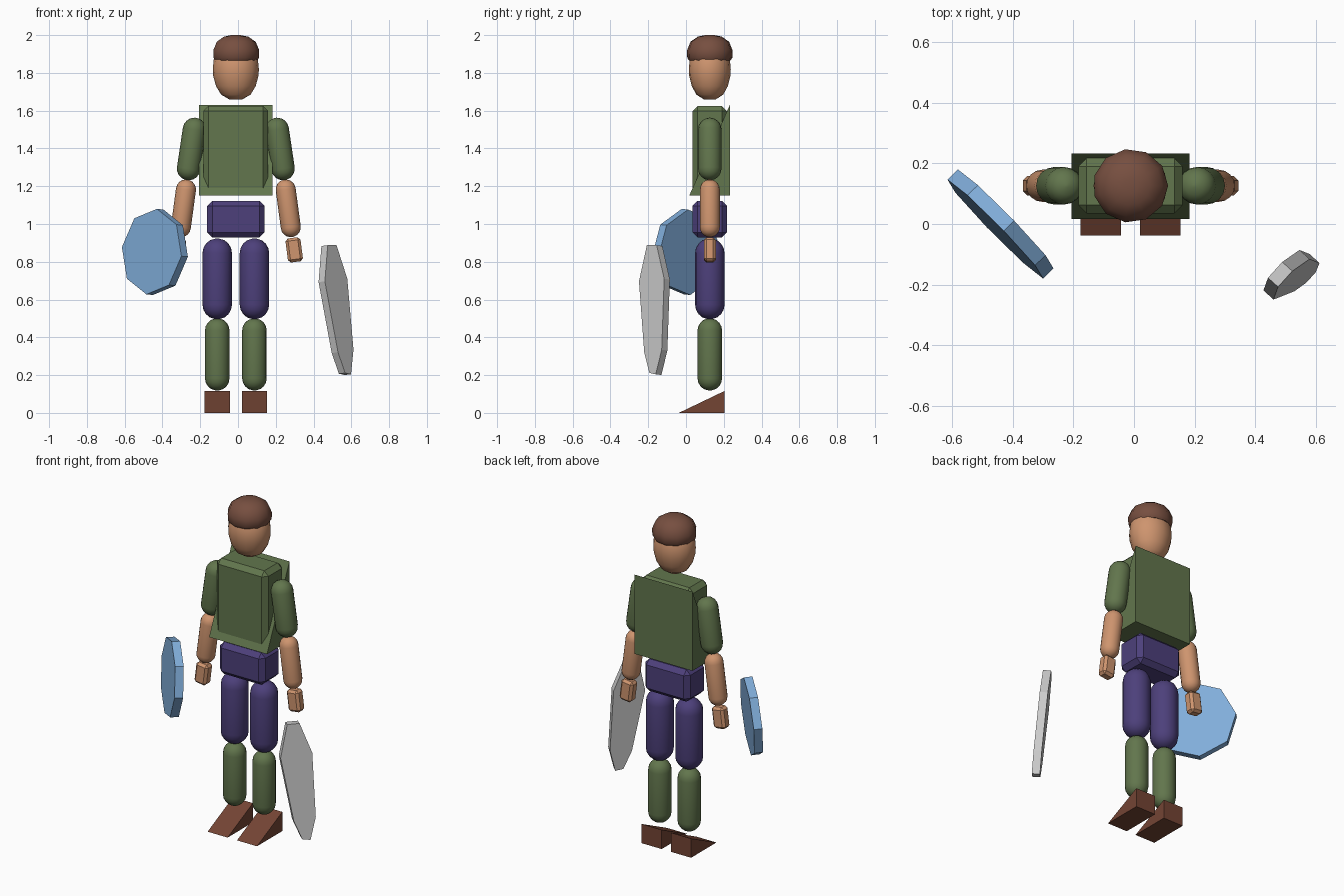
import bpy, bmesh, math
from mathutils import Vector, Matrix

if "Cube" in bpy.data.objects:
    bpy.data.objects.remove(bpy.data.objects["Cube"])

CX, CY = -0.0115, 0.126   # body axis


def material(name, r, g, b):
    m = bpy.data.materials.new(name)
    m.diffuse_color = [(c / 255) ** 2.2 for c in (r, g, b)] + [1]
    m.use_nodes = True
    m.node_tree.nodes["Principled BSDF"].inputs["Base Color"].default_value = m.diffuse_color
    return m


GREEN = material("green_cloth", 98, 117, 78)
SKIN = material("skin", 205, 147, 110)
BROWN = material("brown_hair", 118, 80, 66)
PURPLE = material("purple_cloth", 78, 66, 122)
LEATHER = material("leather", 115, 70, 55)
BLUE = material("blue_paint", 128, 172, 217)


def finish(bm, name, mat=None, smooth=None):
    bmesh.ops.recalc_face_normals(bm, faces=bm.faces)
    me = bpy.data.meshes.new(name)
    bm.to_mesh(me)
    bm.free()
    ob = bpy.data.objects.new(name, me)
    bpy.context.collection.objects.link(ob)
    if mat:
        me.materials.append(mat)
    if smooth:
        bpy.context.view_layer.objects.active = ob
        ob.select_set(True)
        bpy.ops.object.shade_smooth_by_angle(angle=math.radians(smooth))
        ob.select_set(False)
    return ob


def bevel_box(name, centre, size, bevel, mat, tilt=0):
    bm = bmesh.new()
    bmesh.ops.create_cube(bm, size=1, matrix=Matrix.Diagonal((*size, 1)))
    bmesh.ops.bevel(bm, geom=bm.edges[:], offset=bevel, segments=1, affect='EDGES')
    bm.transform(Matrix.Translation(centre) @ Matrix.Rotation(tilt, 4, 'Y'))
    return finish(bm, name, mat)


def prism(name, profile, origin, s, t, depth, mat=None):
    """Extrude a 2D profile (axes s, t) by the depth vector."""
    bm = bmesh.new()
    o, s, t = Vector(origin), Vector(s), Vector(t)
    face = bm.faces.new([bm.verts.new(o + s * a + t * b) for a, b in profile])
    new = bmesh.ops.extrude_face_region(bm, geom=[face], use_keep_orig=True)["geom"]
    bmesh.ops.translate(bm, vec=depth, verts=[v for v in new if isinstance(v, bmesh.types.BMVert)])
    return finish(bm, name, mat)


def lathe(name, profile, mat, matrix, segments=12, smooth=60):
    """Spin (radius, z) rings; both ends are closed by caps."""
    bm = bmesh.new()
    rings = []
    for r, z in profile:
        rings.append([bm.verts.new((r * math.cos(a), r * math.sin(a), z))
                      for a in (2 * math.pi * i / segments for i in range(segments))])
    for lo, hi in zip(rings, rings[1:]):
        for i in range(segments):
            j = (i + 1) % segments
            bm.faces.new((lo[i], lo[j], hi[j], hi[i]))
    bm.faces.new(rings[0][::-1])
    bm.faces.new(rings[-1])
    bm.transform(matrix)
    return finish(bm, name, mat, smooth)


def capsule(name, a, b, r, mat):
    """Round-ended limb between the end-ball centres a and b."""
    a, b = Vector(a), Vector(b)
    half = (b - a).length / 2
    arc = [math.radians(d) for d in (85, 60, 40, 20, 0)]
    top = [(r * math.cos(t), half + r * math.sin(t)) for t in arc]
    profile = [(q, -z) for q, z in top] + top[::-1]
    rot = (b - a).to_track_quat('Z', 'Y').to_matrix().to_4x4()
    lathe(name, profile, mat, Matrix.Translation((a + b) / 2) @ rot, 16)


# head and hair
def oval(y_scale):
    return Matrix.Translation((CX, CY, 0)) @ Matrix.Diagonal((1, y_scale, 1, 1))


lathe("head", [(0.035, 1.66), (0.078, 1.685), (0.105, 1.73), (0.120, 1.785),
               (0.122, 1.82), (0.117, 1.87), (0.08, 1.94)], SKIN, oval(0.91), 16)
lathe("hair_cap", [(0.113, 1.865), (0.123, 1.88), (0.124, 1.92), (0.105, 1.965),
                   (0.065, 1.992), (0.025, 2.0)], BROWN, oval(0.98), 11, 40)

# torso, sloping back piece and hips
bevel_box("torso", (CX, CY, 1.39), (0.343, 0.182, 0.47), 0.027, GREEN)
prism("back_wedge", [(0.017, 1.15), (0.232, 1.15), (0.232, 1.63)],
      (CX - 0.194, 0, 0), (0, 1, 0), (0, 0, 1), (0.388, 0, 0), GREEN)
bevel_box("hips", (CX, CY, 1.026), (0.303, 0.182, 0.194), 0.027, PURPLE)

# limbs, repeated on both sides
for side, k in (("right", 1), ("left", -1)):
    def at(x, z):
        return (CX + k * x, CY, z)
    capsule(side + "_thigh", at(0.0985, 0.573), at(0.0985, 0.846), 0.078, PURPLE)
    capsule(side + "_shin", at(0.0985, 0.183), at(0.0985, 0.436), 0.065, GREEN)
    prism(side + "_foot", [(-0.038, 0), (0.204, 0), (0.204, 0.116)],
          (CX + k * 0.0985 - 0.067, 0, 0), (0, 1, 0), (0, 0, 1), (0.134, 0, 0), LEATHER)
    capsule(side + "_upper_arm", at(0.250, 1.293), at(0.219, 1.501), 0.062, GREEN)
    capsule(side + "_forearm", at(0.291, 0.983), at(0.264, 1.183), 0.053, SKIN)
    bevel_box(side + "_hand", at(0.309, 0.863), (0.080, 0.063, 0.128), 0.014, SKIN, -k * 0.13)

# octagonal shield
S, T = Vector((0.7, -0.714, 0)), Vector((0.05, 0.05, 1)).normalized()
N = S.cross(T)
angles = [math.radians(-6 + 45 * i) for i in range(8)]
prism("shield", [(0.228 * math.cos(a), 0.228 * math.sin(a)) for a in angles],
      Vector((-0.44, 0, 0.852)) + N * 0.024, S, T, -N * 0.048, BLUE)

# long flat blade
S, T = Vector((0.67, 0.742, 0)), Vector((-0.09, -0.01, 0.683))
N = S.cross(T).normalized()
prism("blade", [(-0.03, 0.5), (0.04, 0.5), (0.09, 0.24), (0.065, -0.31), (0.02, -0.5),
                (-0.025, -0.49), (-0.06, -0.33), (-0.09, 0.22)],
      (0.54, -0.18, 0.546), S, T, -N * 0.045)
